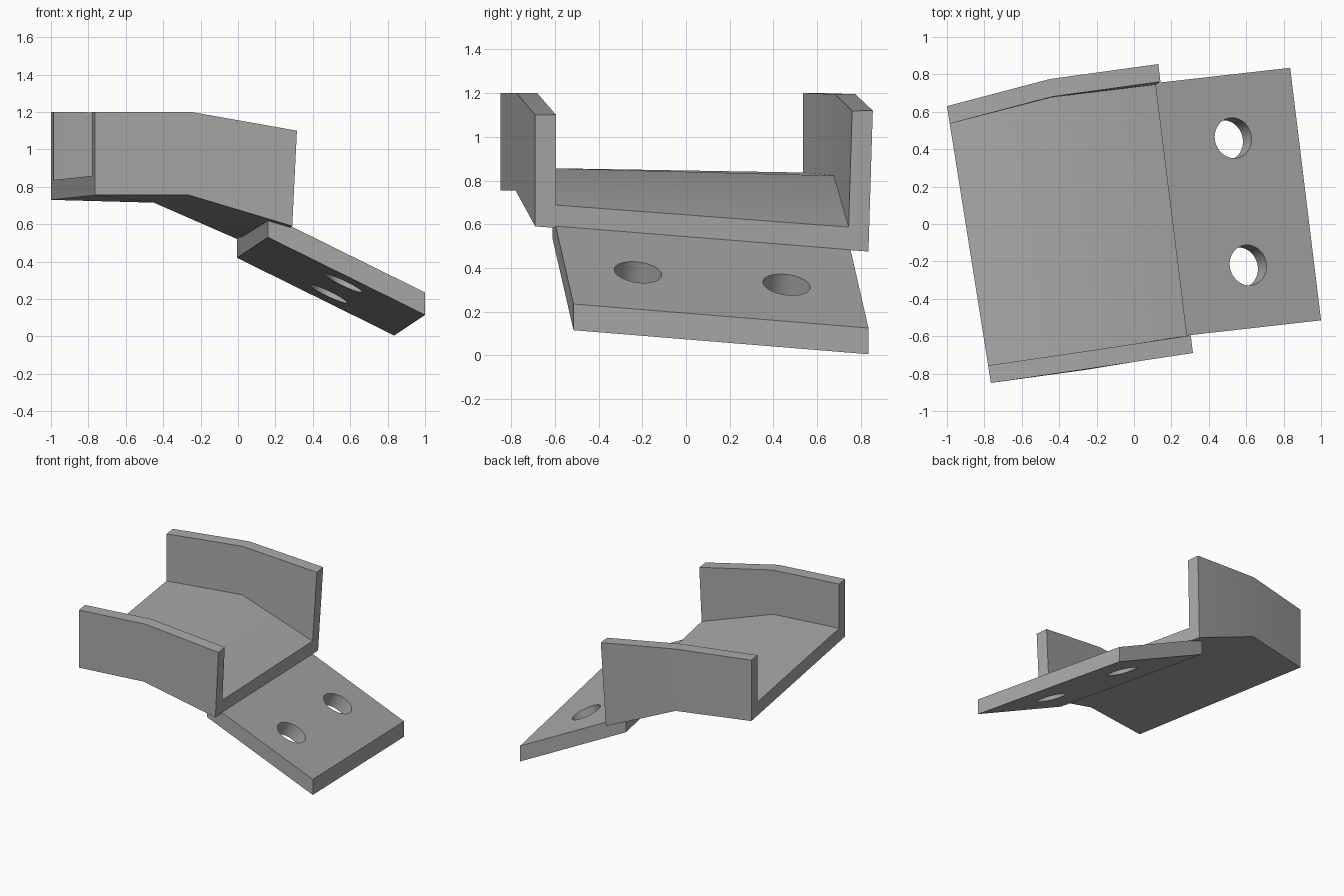
import bpy, bmesh, math
from mathutils import Vector

if "Cube" in bpy.data.objects:
    bpy.data.objects.remove(bpy.data.objects["Cube"], do_unlink=True)

WALL = 0.095
FLOOR = 0.105

# Plain grey material
GREY = (0.4, 0.4, 0.4, 1.0)
grey = bpy.data.materials.new("plain_grey")
grey.use_nodes = True
grey.diffuse_color = GREY
grey.node_tree.nodes["Principled BSDF"].inputs["Base Color"].default_value = GREY


def build(name, points, faces):
    """Make a mesh object with consistent outward normals."""
    mesh = bpy.data.meshes.new(name)
    bm = bmesh.new()
    verts = [bm.verts.new(p) for p in points]
    for face in faces:
        bm.faces.new([verts[i] for i in face])
    bmesh.ops.recalc_face_normals(bm, faces=bm.faces)
    bm.to_mesh(mesh)
    bm.free()
    mesh.materials.append(grey)
    obj = bpy.data.objects.new(name, mesh)
    bpy.context.collection.objects.link(obj)
    return obj


def activate(obj):
    bpy.ops.object.select_all(action="DESELECT")
    obj.select_set(True)
    bpy.context.view_layer.objects.active = obj


def section(base_r, base_l, top_r, top_l):
    """U-shaped outline from its four outer corners."""
    base_r, base_l, top_r, top_l = map(Vector, (base_r, base_l, top_r, top_l))
    low = (base_l - base_r).normalized() * WALL
    high = (top_l - top_r).normalized() * WALL
    floor_r = base_r + low + (top_r - base_r).normalized() * FLOOR
    floor_l = base_l - low + (top_l - base_l).normalized() * FLOOR
    return [base_r, base_l, top_l, top_l - high,
            floor_l, floor_r, top_r + high, top_r]


# Bent channel: a U section lofted through back, bend and front
sections = [
    section((-0.765, -0.85, 0.755), (-1.0, 0.63, 0.73),
            (-0.765, -0.85, 1.2), (-1.0, 0.63, 1.2)),
    section((-0.26, -0.78, 0.755), (-0.45, 0.77, 0.715),
            (-0.25, -0.775, 1.2), (-0.45, 0.775, 1.195)),
    section((0.29, -0.69, 0.59), (0.1, 0.835, 0.475),
            (0.315, -0.69, 1.1), (0.13, 0.855, 1.12)),
]
n = len(sections[0])
faces = []
for s in range(len(sections) - 1):
    for i in range(n):
        j = (i + 1) % n
        faces.append((s * n + i, s * n + j, (s + 1) * n + j, (s + 1) * n + i))
for start in (0, n * (len(sections) - 1)):
    for quad in ((0, 1, 4, 5), (1, 2, 3, 4), (0, 5, 6, 7)):
        faces.append([start + i for i in quad])
channel = build("channel", [p for sec in sections for p in sec], faces)

# Sloping mounting plate, spanned by a corner and three edge directions
corner = Vector((1.0, -0.515, 0.115))
along = Vector((-0.84, -0.095, 0.415))
across = Vector((-0.165, 1.35, -0.11))
normal = across.cross(along).normalized()
if normal.z < 0:
    normal.negate()
rise = Vector((0, 0, 0.12))
base = [corner, corner + along, corner + along + across, corner + across]
plate = build("mounting_plate", base + [p + rise for p in base],
              [(0, 1, 2, 3), (4, 5, 6, 7)]
              + [(i, (i + 1) % 4, (i + 1) % 4 + 4, i + 4) for i in range(4)])

# Two bolt holes, drilled square to the plate
for x, y in ((0.53, 0.46), (0.61, -0.22)):
    top = corner + rise
    z = top.z - (normal.x * (x - top.x) + normal.y * (y - top.y)) / normal.z
    bpy.ops.mesh.primitive_cylinder_add(
        vertices=48, radius=0.109, depth=0.5, location=(x, y, z),
        rotation=normal.to_track_quat("Z", "Y").to_euler())
    cutter = bpy.context.object
    cutter.name = "hole_cutter"
    cutter.hide_render = True
    cutter.data.materials.append(grey)
    activate(plate)
    mod = plate.modifiers.new("bolt_hole", "BOOLEAN")
    mod.operation = "DIFFERENCE"
    mod.solver = "EXACT"
    mod.object = cutter
    bpy.ops.object.modifier_apply(modifier=mod.name)
    bpy.data.objects.remove(cutter, do_unlink=True)

# Soft bends and bores, crisp corners
for obj in (channel, plate):
    activate(obj)
    bpy.ops.object.shade_smooth_by_angle(angle=math.radians(30))
